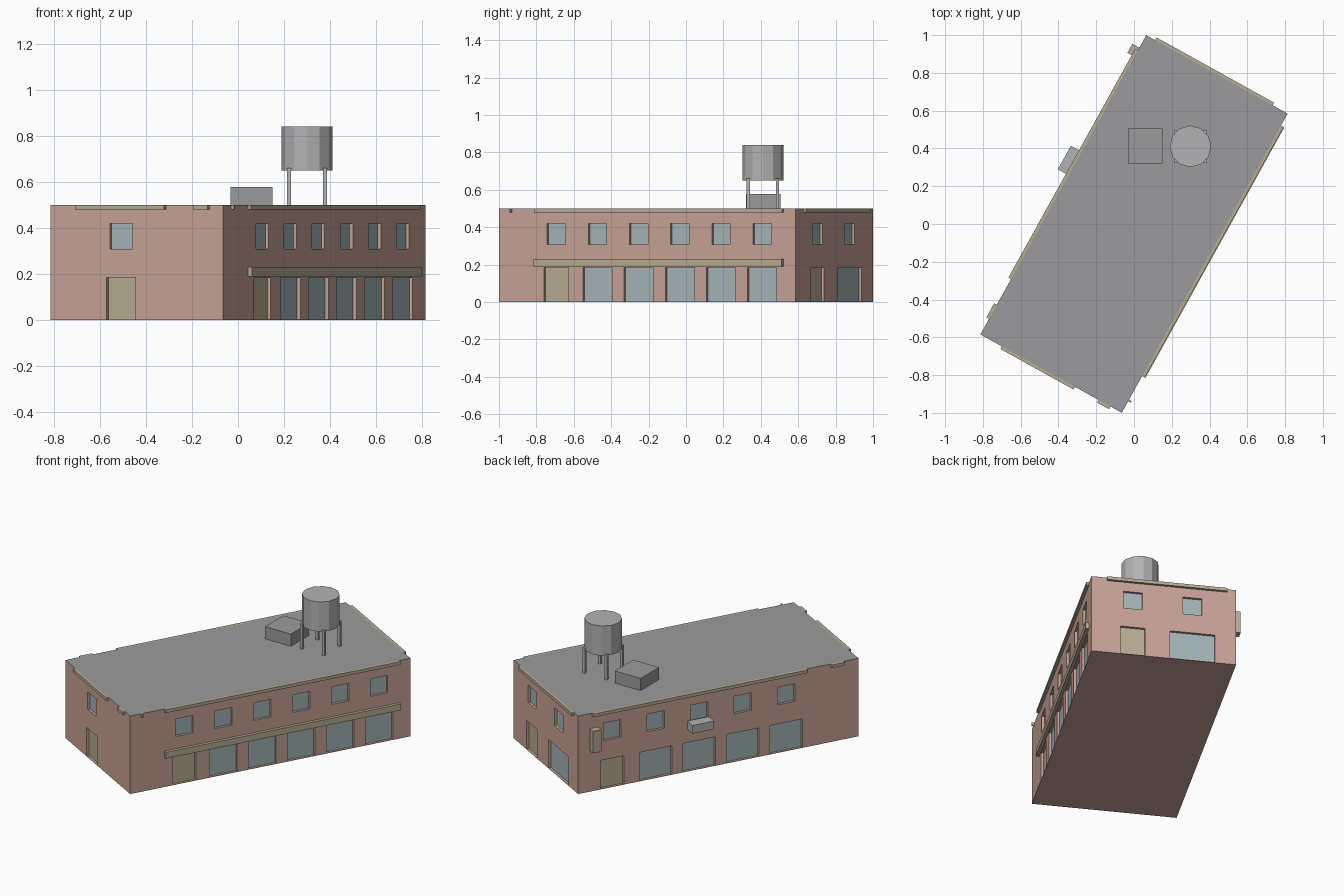
import bpy, bmesh
from math import radians
from mathutils import Matrix, Vector

if "Cube" in bpy.data.objects:
    bpy.data.objects.remove(bpy.data.objects["Cube"])

TURN = Matrix.Rotation(radians(-29), 4, 'Z')
HX, HY, H = 0.428, 0.9055, 0.5
DEPTH = 0.016
BAY_H, WIN_LO, WIN_HI, WIN_W = 0.185, 0.308, 0.42, 0.112


def mat(name, r, g, b):
    m = bpy.data.materials.new(name)
    m.diffuse_color = (r, g, b, 1)
    m.use_nodes = True
    m.node_tree.nodes["Principled BSDF"].inputs["Base Color"].default_value = m.diffuse_color
    return m


BRICK = mat("brick", 0.58, 0.37, 0.31)
GLASS = mat("glass", 0.38, 0.46, 0.48)
TAN = mat("tan", 0.48, 0.42, 0.30)
ROOF = mat("roofing", 0.33, 0.33, 0.34)
METAL = mat("metal", 0.45, 0.45, 0.46)


def add_box(bm, lo, hi, frame):
    lo, hi = Vector(lo), Vector(hi)
    m = frame @ Matrix.Translation((lo + hi) / 2) @ Matrix.Diagonal((*(hi - lo), 1))
    bmesh.ops.create_cube(bm, size=1, matrix=m)


def finish(bm, name, material=None):
    me = bpy.data.meshes.new(name)
    bm.to_mesh(me)
    bm.free()
    ob = bpy.data.objects.new(name, me)
    bpy.context.collection.objects.link(ob)
    if material:
        me.materials.append(material)
    return ob


def box(name, lo, hi, material, frame=Matrix()):
    bm = bmesh.new()
    add_box(bm, lo, hi, frame)
    return finish(bm, name, material)


def wall_frame(angle, dist):
    # local x = outward from the wall face, local y = along the wall
    return TURN @ Matrix.Rotation(radians(angle), 4, 'Z') @ Matrix.Translation((dist, 0, 0))


EAST, NORTH = wall_frame(0, HX), wall_frame(90, HY)
WEST, SOUTH = wall_frame(180, HX), wall_frame(-90, HY)

cutters = bmesh.new()


def opening(frame, name, c, w, z0, z1, material):
    # recess in the wall plus the panel at the back of it
    add_box(cutters, (-DEPTH - 0.004, c - w / 2, z0), (0.05, c + w / 2, z1), frame)
    box(name, (-DEPTH - 0.008, c - w / 2, z0), (-DEPTH, c + w / 2, z1), material, frame)


def bay(frame, c, ground, width):
    # one window above a door or shop window
    opening(frame, "upper_window", c, WIN_W, WIN_LO, WIN_HI, GLASS)
    if ground == "door":
        opening(frame, "door", c, width, 0.003, BAY_H, TAN)
    else:
        opening(frame, "shop_window", c, width, 0.003, BAY_H, GLASS)


def trim(frame, name, a, b, z0=0.48, z1=H, out=0.016):
    box(name, (-0.004, a, z0), (out, b, z1), TAN, frame)


# Bays on all four sides
for i in range(6):
    bay(EAST, -0.555 + 0.2515 * i, "glass" if i else "door", 0.177 if i else 0.149)
for i in range(5):
    bay(WEST, -0.685 + 0.281 * i, "glass" if i else "door", 0.208 if i else 0.149)
bay(SOUTH, -0.078, "door", 0.145)
bay(NORTH, -0.183, "door", 0.145)
bay(NORTH, 0.17, "glass", 0.265)

# Main body with recesses cut, roof flush on top
body = box("walls", (-HX, -HY, 0), (HX, HY, H - 0.003), BRICK, TURN)
cutter = finish(cutters, "opening_cutter")
cutter.hide_render = True
mod = body.modifiers.new("openings", 'BOOLEAN')
mod.object, mod.operation, mod.solver = cutter, 'DIFFERENCE', 'EXACT'
bpy.context.view_layer.objects.active = body
body.select_set(True)
bpy.ops.object.modifier_apply(modifier=mod.name)
bpy.data.objects.remove(cutter)
box("roof", (-HX, -HY, H - 0.003), (HX, HY, H), ROOF, TURN)

# Cornice strips and the ledge over the shopfront
trim(EAST, "shopfront_ledge", -0.683, 0.833, 0.19, 0.23, 0.02)
trim(EAST, "cornice", -0.683, 0.833)
trim(EAST, "cornice_stub", -0.836, -0.826)
trim(SOUTH, "cornice", -0.298, 0.144)
trim(SOUTH, "cornice_stub", 0.287, 0.36)
trim(NORTH, "cornice", -0.337, 0.374)
trim(WEST, "cornice", -0.815, 0.57)
trim(WEST, "cornice_stub", 0.726, 0.811)

# Wall unit and hanging panel on the back
box("wall_unit", (-0.004, -0.2, 0.27), (0.065, -0.058, 0.322), METAL, WEST)
box("hanging_panel", (-0.004, -0.83, 0.263), (0.042, -0.776, 0.404), TAN, WEST)

# Roof box and water tank on four legs
box("roof_box", (-0.032, 0.32, H), (0.15, 0.506, 0.578), ROOF)
TX, TY = 0.299, 0.411
for sx in (-1, 1):
    for sy in (-1, 1):
        x, y = TX + sx * 0.078, TY + sy * 0.078
        box("tank_leg", (x - 0.009, y - 0.009, H), (x + 0.009, y + 0.009, 0.66), METAL)
bm = bmesh.new()
bmesh.ops.create_cone(bm, cap_ends=True, segments=12, radius1=0.11, radius2=0.11,
                      depth=0.19, matrix=Matrix.Translation((TX, TY, 0.745)))
finish(bm, "water_tank", METAL)
